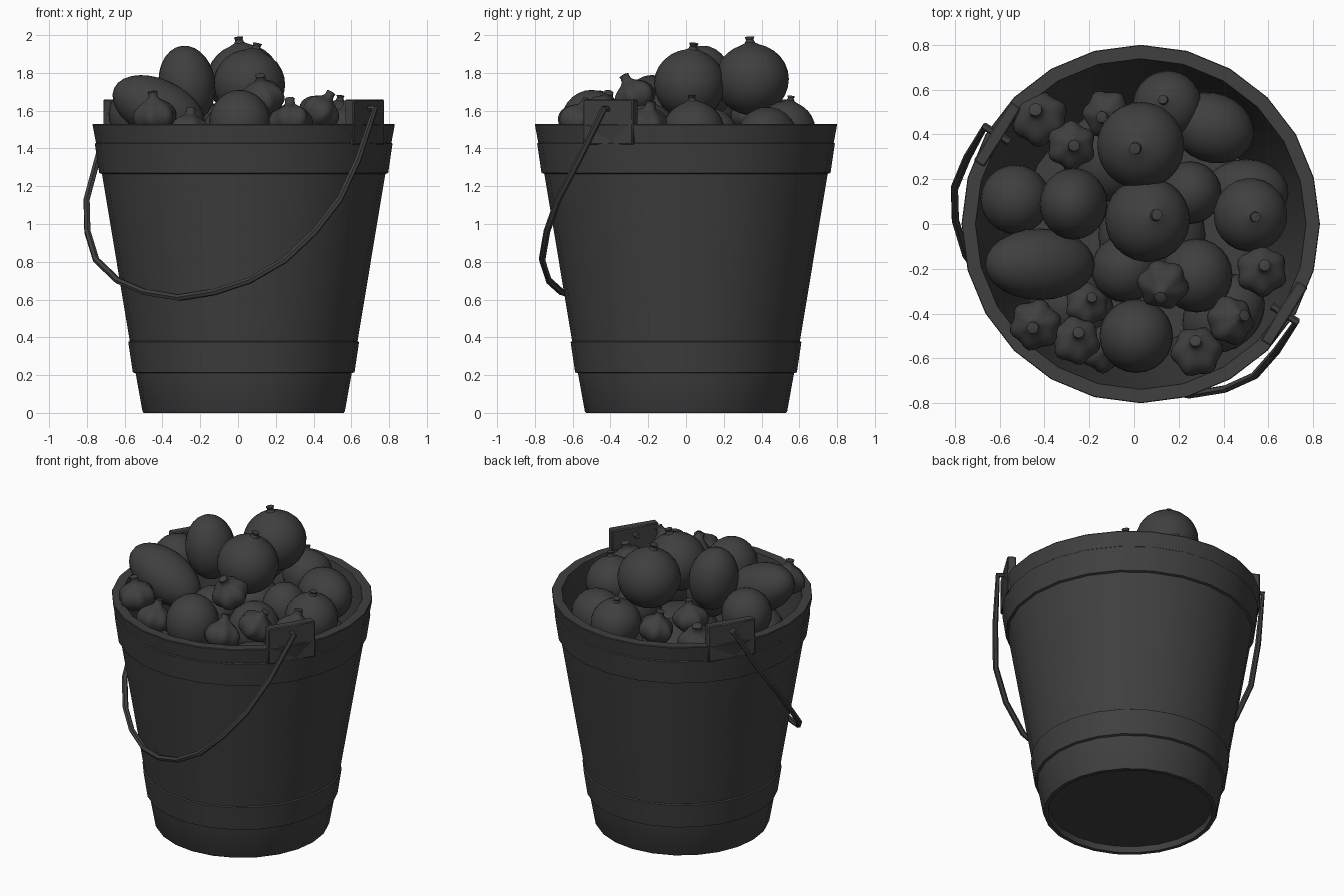
import bpy
from math import cos, sin, pi, tau, radians
from mathutils import Vector, Matrix

if "Cube" in bpy.data.objects:
    bpy.data.objects.remove(bpy.data.objects["Cube"], do_unlink=True)

charcoal = bpy.data.materials.new("charcoal")
charcoal.use_nodes = True
COLOUR = (0.05, 0.05, 0.05, 1)
charcoal.diffuse_color = COLOUR
charcoal.node_tree.nodes["Principled BSDF"].inputs["Base Color"].default_value = COLOUR

CENTRE = Vector((0.03, 0, 0))
EAR_ANGLE = radians(-32)
ACROSS = Vector((cos(EAR_ANGLE), sin(EAR_ANGLE), 0))
OUTWARD = Vector((sin(EAR_ANGLE), -cos(EAR_ANGLE), 0))


def finish(obj, angle=35):
    obj.data.materials.clear()
    obj.data.materials.append(charcoal)
    bpy.ops.object.select_all(action='DESELECT')
    obj.select_set(True)
    bpy.context.view_layer.objects.active = obj
    bpy.ops.object.shade_smooth_by_angle(angle=radians(angle))
    return obj


def lathe(name, profile, sides, lobes=0, depth=0.0, angle=35):
    """Spin (radius, height) points about z; lobes ripple the wider rings."""
    verts, faces = [], []
    for r, z in profile:
        for i in range(sides):
            a = tau * i / sides
            k = r * (1 + depth * r * cos(lobes * a))
            verts.append((k * cos(a), k * sin(a), z))
    for j in range(len(profile) - 1):
        for i in range(sides):
            n = (i + 1) % sides
            a, b = j * sides, (j + 1) * sides
            faces.append((a + i, a + n, b + n, b + i))
    faces.append(tuple(reversed(range(sides))))
    faces.append(tuple(range(len(verts) - sides, len(verts))))
    mesh = bpy.data.meshes.new(name)
    mesh.from_pydata(verts, [], faces)
    obj = bpy.data.objects.new(name, mesh)
    bpy.context.collection.objects.link(obj)
    return finish(obj, angle)


# Bucket: recessed base, outer wall with two raised bands, rim, inner wall, floor
bucket = lathe("bucket", [
    (0.50, 0.04), (0.505, 0.0), (0.53, 0.0), (0.536, 0.01), (0.572, 0.21),
    (0.587, 0.215), (0.611, 0.375), (0.603, 0.38), (0.75, 1.265),
    (0.765, 1.27), (0.788, 1.425), (0.782, 1.43), (0.80, 1.525),
    (0.797, 1.53), (0.738, 1.53), (0.53, 0.10)], 24, angle=30)
bucket.location = CENTRE

# Ears that carry the handle
for side, name in ((1, "right_ear"), (-1, "left_ear")):
    bpy.ops.mesh.primitive_cube_add(size=1)
    ear = bpy.context.object
    ear.name = name
    ear.data.transform(Matrix.Diagonal((0.055, 0.31, 0.24, 1)))
    ear.rotation_euler.z = EAR_ANGLE
    ear.location = CENTRE + ACROSS * side * 0.755 + Vector((0, 0, 1.54))
    bevel = ear.modifiers.new("soft_edges", 'BEVEL')
    bevel.width, bevel.segments = 0.006, 1
    finish(ear)

# Handle: half the path as (across, outward, height), mirrored for the rest
half = [(0.69, 0, 1.61), (0.82, 0, 1.61), (0.814, 0.16, 1.34), (0.79, 0.305, 1.13),
        (0.71, 0.425, 0.96), (0.59, 0.53, 0.81), (0.41, 0.60, 0.70), (0.22, 0.64, 0.64)]
path = half + [(0, 0.65, 0.61)] + [(-u, v, z) for u, v, z in reversed(half)]
curve = bpy.data.curves.new("handle", 'CURVE')
curve.dimensions = '3D'
curve.bevel_depth = 0.018
curve.bevel_resolution = 1
curve.use_fill_caps = True
spline = curve.splines.new('POLY')
spline.points.add(len(path) - 1)
for point, (u, v, z) in zip(spline.points, path):
    point.co = (*(CENTRE + ACROSS * u + OUTWARD * v + Vector((0, 0, z))), 1)
handle = bpy.data.objects.new("handle", curve)
bpy.context.collection.objects.link(handle)
bpy.ops.object.select_all(action='DESELECT')
handle.select_set(True)
bpy.context.view_layer.objects.active = handle
bpy.ops.object.convert(target='MESH')
finish(bpy.context.object, 50)


def body(low, high, steps=11):
    return [(cos(t), sin(t)) for t in
            (low + (high - low) * i / steps for i in range(steps + 1))]


ROUND = body(-1.45, 1.1) + [(0.28, 0.96), (0.14, 1.03), (0.10, 1.12), (0.13, 1.2), (0.06, 1.21)]
BULB = [(r, z * 0.8) for r, z in body(-1.45, 0.95)] + [
    (0.36, 0.80), (0.25, 0.92), (0.22, 1.1), (0.24, 1.2), (0.12, 1.23)]


def place(obj, pos, size, lean):
    axis = Vector((lean[0], lean[1], 1))
    turn = axis.to_track_quat('Z', 'Y').to_matrix().to_4x4()
    obj.matrix_world = Matrix.Translation(pos) @ turn @ Matrix.Diagonal((*size, 1))


# Round vegetables with a stalk: x, y, z, radius, lean
for x, y, z, r, lean in [
        (0.03, 0.35, 1.765, 0.195, (-0.12, -0.06)),
        (0.06, 0.02, 1.74, 0.19, (0.2, 0.1)),
        (0.15, 0.53, 1.50, 0.155, (-0.12, 0.15)),
        (0.52, 0.04, 1.49, 0.165, (0.12, -0.05))]:
    place(lathe("round_vegetable", ROUND, 24), (x, y, z), (r, r, r * 0.97), lean)

# Lobed bulbs with a stalk: x, y, z, radius, lean
for x, y, z, r, lean in [
        (0.13, -0.27, 1.67, 0.11, (-0.1, -0.5)),
        (0.57, -0.21, 1.52, 0.11, (0.1, 0.2)),
        (0.43, -0.43, 1.59, 0.105, (0.6, 0.2)),
        (0.28, -0.57, 1.54, 0.11, (-0.05, 0.4)),
        (-0.44, -0.45, 1.57, 0.11, (-0.1, -0.1)),
        (-0.26, -0.52, 1.49, 0.105, (0.1, 0.3)),
        (-0.21, -0.36, 1.42, 0.095, (0.2, 0.3)),
        (-0.42, 0.47, 1.49, 0.12, (-0.15, 0.3)),
        (-0.28, 0.35, 1.57, 0.105, (0.1, 0)),
        (-0.12, 0.49, 1.51, 0.105, (-0.2, -0.1)),
        (-0.14, -0.56, 1.36, 0.1, (0.3, 0))]:
    place(lathe("lobed_bulb", BULB, 30, 6, 0.08, 60), (x, y, z), (r, r, r), lean)

# Plain egg-shaped vegetables: x, y, z, half sizes, tilt about y, turn about z
for x, y, z, size, tilt, turn in [
        (-0.27, 0.09, 1.74, (0.15, 0.16, 0.205), -8, 0),
        (-0.53, 0.11, 1.58, (0.155, 0.155, 0.16), 0, 0),
        (-0.42, -0.18, 1.61, (0.26, 0.16, 0.155), 25, 0),
        (0.01, -0.50, 1.53, (0.165, 0.165, 0.18), 0, 0),
        (0.35, 0.43, 1.46, (0.19, 0.155, 0.16), 0, -20),
        (0.50, 0.14, 1.33, (0.19, 0.15, 0.15), 0, 0),
        (0.25, 0.14, 1.45, (0.14, 0.14, 0.16), 0, 0),
        (0.28, -0.23, 1.46, (0.16, 0.165, 0.17), 0, 0),
        (-0.04, -0.20, 1.48, (0.15, 0.15, 0.16), 0, 0),
        (-0.12, 0.30, 1.33, (0.2, 0.2, 0.16), 0, 0),
        (0.40, -0.40, 1.30, (0.2, 0.16, 0.15), 0, 40),
        (-0.28, -0.36, 1.24, (0.2, 0.16, 0.15), 0, -30),
        (0.08, -0.05, 1.25, (0.24, 0.24, 0.16), 0, 0)]:
    bpy.ops.mesh.primitive_uv_sphere_add(segments=24, ring_count=14, radius=1)
    egg = bpy.context.object
    egg.name = "egg_vegetable"
    egg.location, egg.scale = (x, y, z), size
    egg.rotation_euler = (0, radians(tilt), radians(turn))
    finish(egg, 60)
